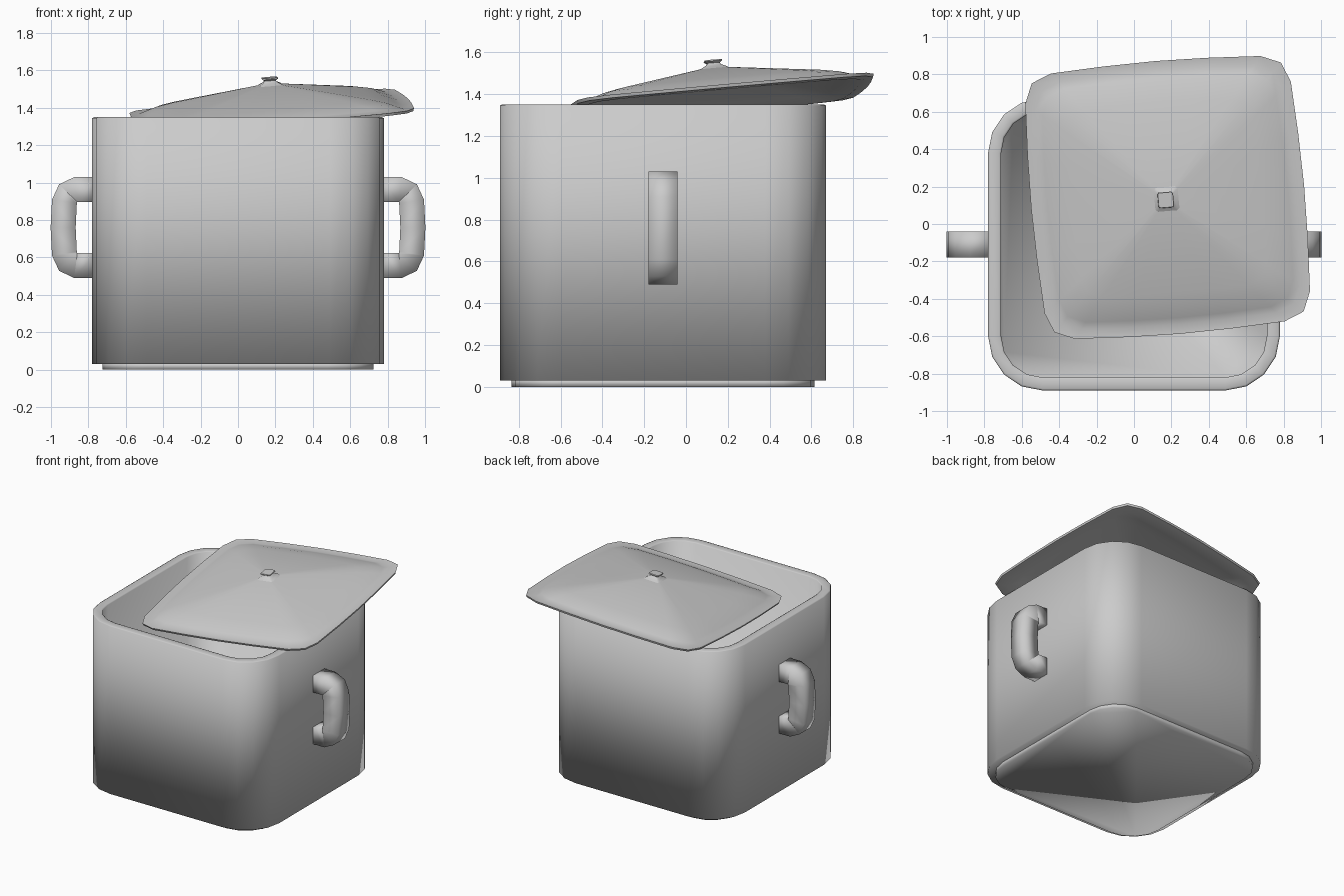
import bpy, bmesh
from math import sin, cos, pi, radians
from mathutils import Matrix, Vector

if "Cube" in bpy.data.objects:
    bpy.data.objects.remove(bpy.data.objects["Cube"])

POT_Y = -0.11


def rounded_square(half, radius, z, segs, bow=0.0, side=1):
    """Loop of points: four arc corners, sides optionally bowed outwards."""
    pts = []
    for q in range(4):
        rot = Matrix.Rotation(q * pi / 2, 3, 'Z')
        c = half - radius
        for i in range(segs + 1):
            a = i / segs * pi / 2
            pts.append(rot @ Vector((c + radius * cos(a), c + radius * sin(a), z)))
        for k in range(1, side):
            t = k / side
            pts.append(rot @ Vector((c * (1 - 2 * t), half + bow * sin(pi * t), z)))
    return pts


def loft(name, loops, matrix=Matrix(), angle=40):
    """Skin equal-length loops and cap both ends."""
    bm = bmesh.new()
    rings = [[bm.verts.new(matrix @ p) for p in loop] for loop in loops]
    n = len(rings[0])
    for a, b in zip(rings, rings[1:]):
        for i in range(n):
            j = (i + 1) % n
            bm.faces.new((a[i], a[j], b[j], b[i]))
    bm.faces.new(rings[0][::-1])
    bm.faces.new(rings[-1])
    bmesh.ops.recalc_face_normals(bm, faces=bm.faces)
    mesh = bpy.data.meshes.new(name)
    bm.to_mesh(mesh)
    bm.free()
    obj = bpy.data.objects.new(name, mesh)
    bpy.context.collection.objects.link(obj)
    bpy.ops.object.select_all(action='DESELECT')
    obj.select_set(True)
    bpy.context.view_layer.objects.active = obj
    bpy.ops.object.shade_smooth_by_angle(angle=radians(angle))
    return obj


# pot body: outside wall, softened rim, inside wall, inner floor
pot_frame = Matrix.Translation((0, POT_Y, 0))
pot_profile = [(0.78, 0.03), (0.78, 1.345), (0.77, 1.35), (0.72, 1.35),
               (0.71, 1.345), (0.71, 0.06)]
loft("pot_body", [rounded_square(h, h - 0.49, z, 4) for h, z in pot_profile],
     pot_frame, angle=110)

# inset foot under the pot
loft("pot_base", [rounded_square(0.725, 0.24, z, 4) for z in (0.0, 0.04)],
     pot_frame, angle=110)

# side handles: square bar swept along a C-shaped path
upper = [(0.76, 0.203), (0.868, 0.203), (0.908, 0.185), (0.928, 0.14)]
path = upper + [(0.935, 0.0)] + [(x, -z) for x, z in reversed(upper)]
path = [Vector((x, 0, z + 0.76)) for x, z in path]
for label, sign in (("right", 1), ("left", -1)):
    loops = []
    for i, p in enumerate(path):
        tangent = path[min(i + 1, len(path) - 1)] - path[max(i - 1, 0)]
        normal = tangent.cross(Vector((0, 1, 0))).normalized()
        loops.append([p + Vector((0, 0.07 * a, 0)) + normal * 0.067 * b
                      for a, b in ((1, 1), (-1, 1), (-1, -1), (1, -1))])
    loft("handle_" + label, loops, pot_frame @ Matrix.Diagonal((sign, 1, 1, 1)), angle=110)

# lid frame: turned slightly and tilted down into the pot at its front left corner
tilt = Vector((0, 0, 1)).rotation_difference(Vector((-0.08, -0.096, 1)))
lid_frame = (Matrix.Translation((0.18, 0.142, 1.385)) @ tilt.to_matrix().to_4x4()
             @ Matrix.Rotation(radians(5), 4, 'Z'))

# lid: shallow pyramid, steeper shoulder, narrow flange and thin underside
lid_profile = [(0.06, 0.137), (0.5, 0.05), (0.58, 0.03), (0.63, 0.01), (0.665, -0.004),
               (0.715, 0.0), (0.71, -0.015), (0.655, -0.02), (0.58, 0.01), (0.5, 0.028),
               (0.06, 0.115)]
loft("lid", [rounded_square(h, h * 0.21, z, 2, 0.028 * h, 4) for h, z in lid_profile],
     lid_frame, angle=60)

# knob: flared square neck with a small cap
knob_profile = [(0.09, 0.12), (0.055, 0.145), (0.034, 0.156), (0.03, 0.165),
                (0.042, 0.174), (0.04, 0.18)]
loft("lid_knob", [rounded_square(h, h * 0.2, z, 1) for h, z in knob_profile],
     lid_frame @ Matrix.Translation((0.004, 0.003, -0.002)), angle=60)
